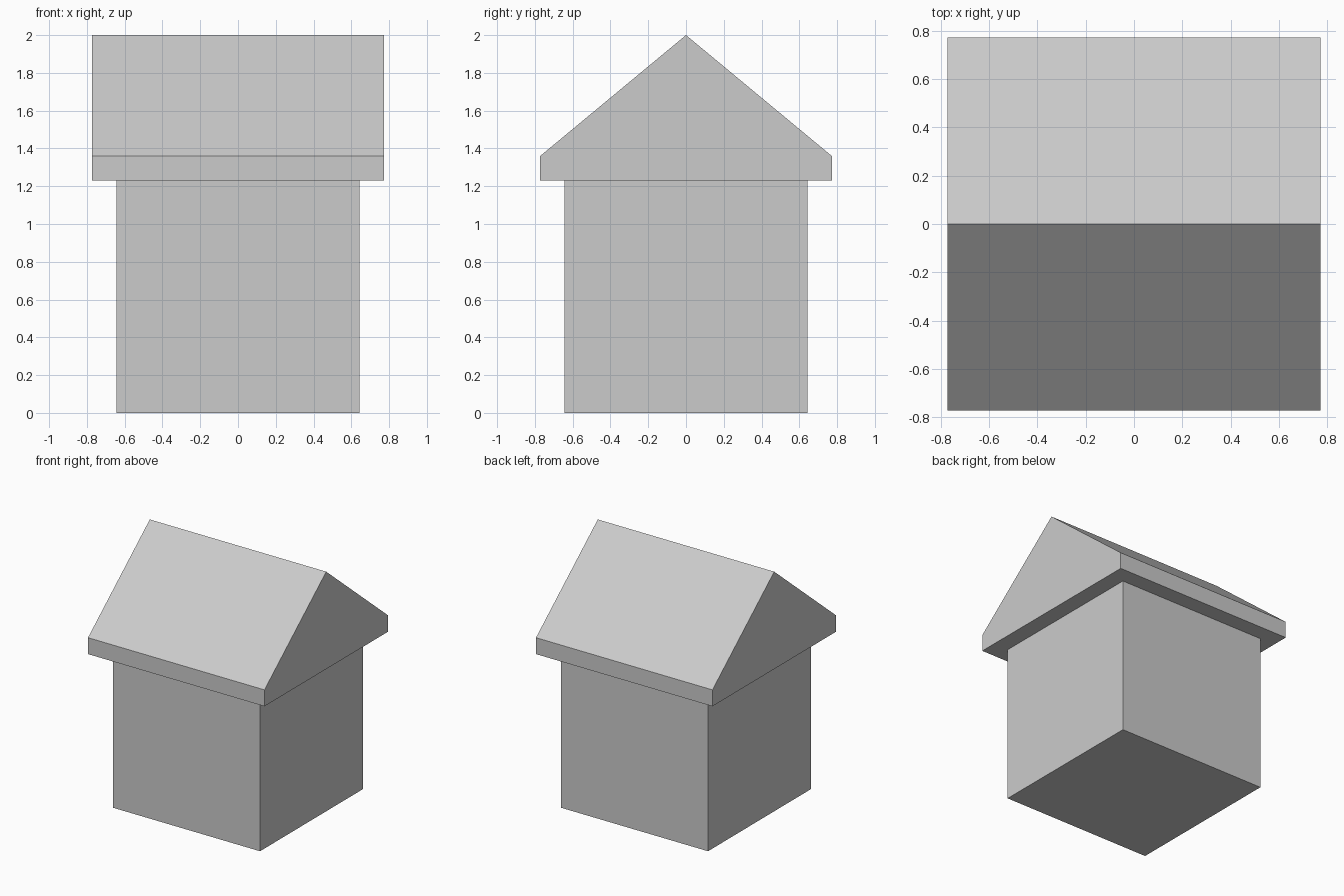
import bpy
import bmesh

if "Cube" in bpy.data.objects:
    bpy.data.objects.remove(bpy.data.objects["Cube"])


def extrude_profile(name, profile, half_len):
    """Extrude a (y, z) profile along x, centred on x = 0."""
    bm = bmesh.new()
    face = bm.faces.new([bm.verts.new((-half_len, y, z)) for y, z in profile])
    ext = bmesh.ops.extrude_face_region(bm, geom=[face])
    verts = [g for g in ext["geom"] if isinstance(g, bmesh.types.BMVert)]
    bmesh.ops.translate(bm, verts=verts, vec=(2 * half_len, 0, 0))
    bmesh.ops.recalc_face_normals(bm, faces=bm.faces)
    mesh = bpy.data.meshes.new(name)
    bm.to_mesh(mesh)
    bm.free()
    obj = bpy.data.objects.new(name, mesh)
    bpy.context.collection.objects.link(obj)
    return obj


WALL, ROOF = 0.643, 0.772           # half widths
EAVE, SLOPE, RIDGE = 1.23, 1.36, 2.0  # heights

# Square house body
extrude_profile("house_body",
                [(-WALL, 0), (WALL, 0), (WALL, EAVE), (-WALL, EAVE)], WALL)

# Overhanging gabled roof with a short vertical eave
extrude_profile("gable_roof",
                [(-ROOF, EAVE), (ROOF, EAVE), (ROOF, SLOPE),
                 (0, RIDGE), (-ROOF, SLOPE)], ROOF)
